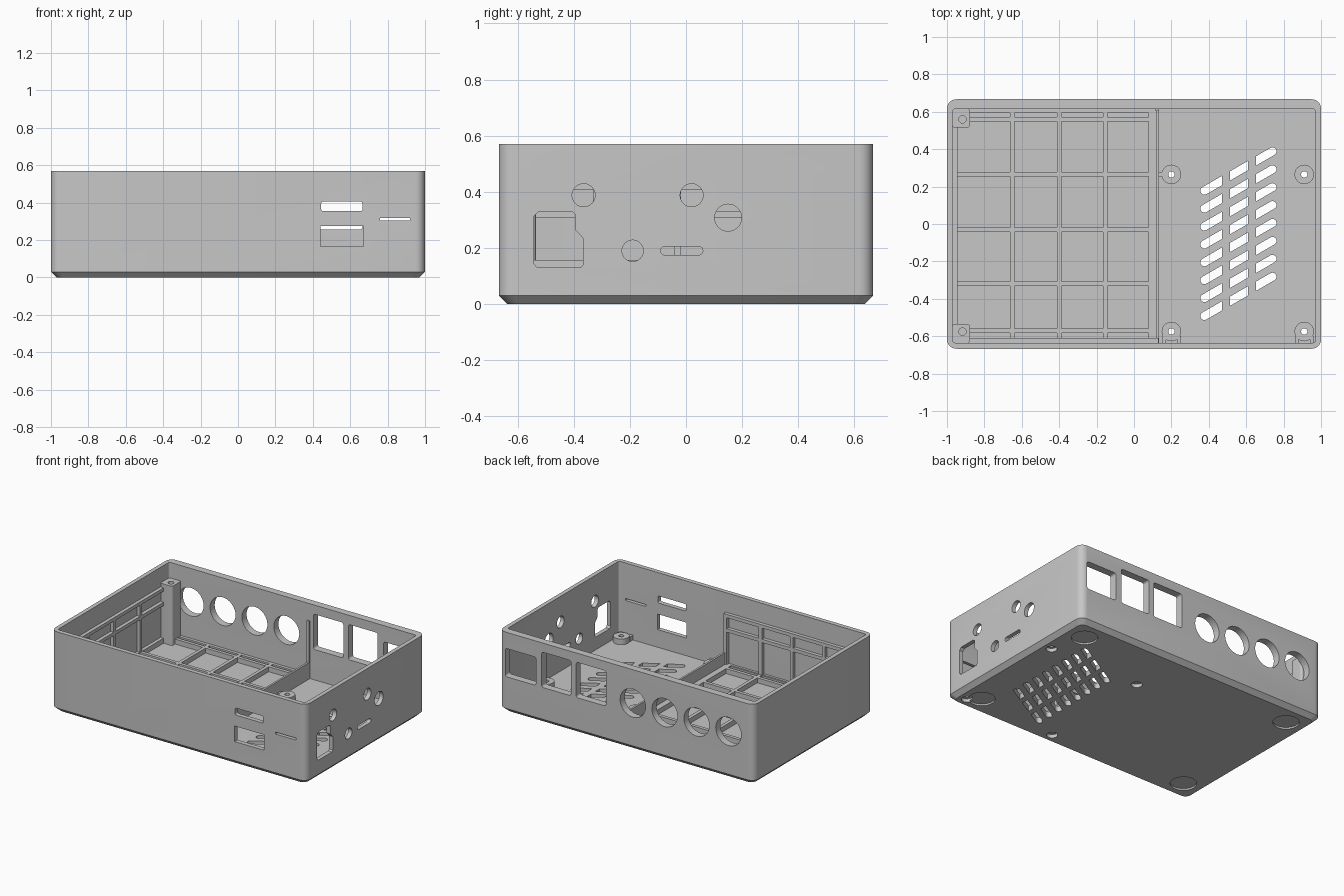
import bpy, bmesh
from math import cos, sin, pi, radians, tan

if "Cube" in bpy.data.objects:
    bpy.data.objects.remove(bpy.data.objects["Cube"])

grey = bpy.data.materials.new("plain grey")
grey.use_nodes = True
GREY = (0.57, 0.57, 0.57, 1)
grey.diffuse_color = GREY
grey.node_tree.nodes["Principled BSDF"].inputs["Base Color"].default_value = GREY

FLOOR, TOP = 0.04, 0.57


def circle(u, v, r, n=32):
    return [(u + r * cos(2 * pi * i / n), v + r * sin(2 * pi * i / n)) for i in range(n)]


def rect(u0, u1, v0, v1, r=0.0, n=6):
    """Rectangle with optional rounded corners, counterclockwise."""
    if r == 0:
        return [(u0, v0), (u1, v0), (u1, v1), (u0, v1)]
    pts = []
    centres = [(u1 - r, v1 - r), (u0 + r, v1 - r), (u0 + r, v0 + r), (u1 - r, v0 + r)]
    for k, (cu, cv) in enumerate(centres):
        for i in range(n + 1):
            a = pi / 2 * (k + i / n)
            pts.append((cu + r * cos(a), cv + r * sin(a)))
    return pts


def loft(bm, rings):
    """Skin a stack of equal-length rings and cap both ends."""
    loops = [[bm.verts.new(p) for p in ring] for ring in rings]
    n = len(loops[0])
    for a, b in zip(loops, loops[1:]):
        for i in range(n):
            bm.faces.new((a[i], a[(i + 1) % n], b[(i + 1) % n], b[i]))
    bm.faces.new(loops[0][::-1])
    bm.faces.new(loops[-1])


def prism(bm, pts, axis, lo, hi):
    """Extrude a 2D outline along an axis."""
    place = {"x": lambda u, v, w: (w, u, v),
             "y": lambda u, v, w: (u, w, v),
             "z": lambda u, v, w: (u, v, w)}[axis]
    loft(bm, [[place(u, v, w) for u, v in pts] for w in (lo, hi)])


def make(name, bm):
    bmesh.ops.recalc_face_normals(bm, faces=bm.faces[:])
    mesh = bpy.data.meshes.new(name)
    bm.to_mesh(mesh)
    bm.free()
    mesh.materials.append(grey)
    obj = bpy.data.objects.new(name, mesh)
    bpy.context.collection.objects.link(obj)
    return obj


def cut(obj, bm):
    """Subtract a set of separate cutters and keep the finished mesh."""
    cutter = make("cutter", bm)
    cutter.hide_render = True
    mod = obj.modifiers.new("cut", "BOOLEAN")
    mod.operation, mod.solver, mod.object = "DIFFERENCE", "EXACT", cutter
    deps = bpy.context.evaluated_depsgraph_get()
    mesh = bpy.data.meshes.new_from_object(obj.evaluated_get(deps))
    obj.modifiers.clear()
    obj.data = mesh
    bpy.data.objects.remove(cutter)


def ribbed_panel(name, axis, lo, hi, us, vs, half=0.012):
    """Slab with a rib on every given line and open pockets between."""
    bm = bmesh.new()
    prism(bm, rect(us[0] - half, us[-1] + half, vs[0] - half, vs[-1] + half), axis, lo, hi)
    obj = make(name, bm)
    bm = bmesh.new()
    for u0, u1 in zip(us, us[1:]):
        for v0, v1 in zip(vs, vs[1:]):
            prism(bm, rect(u0 + half, u1 - half, v0 + half, v1 - half), axis, lo - 0.1, hi + 0.1)
    cut(obj, bm)
    return obj


# Open-topped case with chamfered base
def ring(x, y0, y1, r, z):
    return [(u, v, z) for u, v in rect(-x, x, y0, y1, r)]


bm = bmesh.new()
loft(bm, [ring(0.97, -0.637, 0.637, 0.04, 0),
          ring(1, -0.667, 0.667, 0.05, 0.03),
          ring(1, -0.667, 0.667, 0.05, TOP),
          ring(0.97, -0.635, 0.615, 0.015, TOP),
          ring(0.97, -0.635, 0.615, 0.015, FLOOR)])
case = make("case", bm)

# Back openings: four round ports and three windows
bm = bmesh.new()
for x in (-0.8, -0.55, -0.3, -0.05):
    prism(bm, circle(x, 0.333, 0.1), "y", 0.5, 0.8)
for x0, x1, top in ((0.16, 0.395, 0.505), (0.435, 0.665, 0.505), (0.71, 0.95, 0.455)):
    prism(bm, rect(x0, x1, 0.255, top, 0.015), "y", 0.5, 0.8)
cut(case, bm)

# Front openings
bm = bmesh.new()
prism(bm, rect(0.445, 0.665, 0.355, 0.405, 0.01), "y", -0.8, -0.55)
prism(bm, rect(0.44, 0.67, 0.165, 0.275), "y", -0.8, -0.55)
prism(bm, rect(0.76, 0.92, 0.304, 0.318), "y", -0.8, -0.55)
cut(case, bm)

# Right side openings
bm = bmesh.new()
for y, z, r in ((-0.365, 0.388, 0.041), (0.02, 0.388, 0.041), (0.15, 0.308, 0.048), (-0.19, 0.19, 0.038)):
    prism(bm, circle(y, z, r), "x", 0.9, 1.1)
prism(bm, rect(-0.09, 0.06, 0.175, 0.206, 0.015), "x", 0.9, 1.1)
socket = [(-0.53, 0.13), (-0.375, 0.13), (-0.367, 0.14), (-0.367, 0.235), (-0.395, 0.265),
          (-0.395, 0.32), (-0.405, 0.33), (-0.525, 0.33), (-0.542, 0.313), (-0.542, 0.145)]
prism(bm, socket, "x", 0.9, 1.1)
cut(case, bm)

# Slanted floor vents in three columns
slope, w = tan(radians(30)), 0.0215
rise = w / cos(radians(30))


def vent(bm, yc, x0, x1, round_left, round_right):
    def y_at(x):
        return yc + (x - 0.56) * slope
    pts = []
    for x, rounded, side in ((x1, round_right, 0), (x0, round_left, 1)):
        s = 1 if side else -1
        if rounded:
            cx = x + s * w
            for i in range(9):
                a = radians(30) - pi / 2 + pi * (side + i / 8)
                pts.append((cx + w * cos(a), y_at(cx) + w * sin(a)))
        else:
            pts += [(x, y_at(x) + s * rise), (x, y_at(x) - s * rise)]
    prism(bm, pts, "z", -0.1, 0.1)


bm = bmesh.new()
for k in range(8):
    yc = 0.284 - 0.0957 * k
    vent(bm, yc, 0.355, 0.47, True, False)
    vent(bm, yc, 0.512, 0.61, False, False)
    vent(bm, yc, 0.652, 0.762, False, True)
cut(case, bm)

# Foot recesses under the base
bm = bmesh.new()
for x in (-0.84, 0.84):
    for y in (-0.51, 0.51):
        prism(bm, circle(x, y, 0.085, 40), "z", -0.1, 0.012)
cut(case, bm)


# Screw holes with counterbores
def screw_holes(r, top):
    holes = bmesh.new()
    for x in (0.2, 0.91):
        for y in (0.265, -0.575):
            prism(holes, circle(x, y, r, 24), "z", -0.1, top)
    return holes


cut(case, screw_holes(0.036, 0.025))
cut(case, screw_holes(0.017, 0.3))

# Screw bosses, the front ones tied to the wall
bm = bmesh.new()
for x in (0.2, 0.91):
    for y in (0.265, -0.575):
        prism(bm, circle(x, y, 0.052), "z", FLOOR - 0.005, 0.08)
bosses = make("screw_bosses", bm)
cut(bosses, screw_holes(0.017, 0.3))
bm = bmesh.new()
for x in (0.2, 0.91):
    for s in (-0.04, 0.04):
        prism(bm, rect(x + s - 0.01, x + s + 0.01, -0.64, -0.6), "z", FLOOR - 0.005, 0.075)
prism(bm, rect(0.13, 0.152, 0.253, 0.277), "z", FLOOR - 0.005, 0.075)
ties = make("boss_ties", bm)

# Ribbed floor and walls of the large compartment
xs = [-0.957, -0.65, -0.4, -0.155, 0.09]
ys = [-0.63, -0.572, -0.32, -0.03, 0.265, 0.56, 0.605]
floor_ribs = ribbed_panel("floor_ribs", "z", FLOOR - 0.002, 0.075, xs, ys)
zs = [0.06, 0.318, 0.42]
front_ribs = ribbed_panel("front_wall_ribs", "y", -0.637, -0.61, xs[:-1] + [0.12], zs)
side_ribs = ribbed_panel("side_wall_ribs", "x", -0.972, -0.945, ys[1:-1], zs)

# Low thin partition with a step at its foot, and a strip up the back wall
bm = bmesh.new()
prism(bm, rect(0.12, 0.134, -0.637, 0.617), "z", FLOOR - 0.002, 0.157)
prism(bm, rect(0.1, 0.122, -0.637, 0.617), "z", FLOOR - 0.002, 0.075)
partition = make("partition", bm)
bm = bmesh.new()
prism(bm, rect(0.115, 0.134, 0.605, 0.617), "z", 0.15, 0.45)
strip = make("back_wall_strip", bm)

# Lid posts in the two left corners
bm = bmesh.new()
prism(bm, rect(-0.972, -0.877, 0.515, 0.617, 0.015), "z", FLOOR - 0.002, 0.46)
prism(bm, rect(-0.972, -0.877, -0.637, -0.535, 0.015), "z", FLOOR - 0.002, 0.46)
posts = make("lid_posts", bm)
bm = bmesh.new()
for y in (0.56, -0.575):
    prism(bm, circle(-0.917, y, 0.02, 20), "z", 0.2, 0.6)
cut(posts, bm)

for obj in (case, bosses, ties, floor_ribs, front_ribs, side_ribs, partition, strip, posts):
    bpy.ops.object.select_all(action="DESELECT")
    obj.select_set(True)
    bpy.context.view_layer.objects.active = obj
    bpy.ops.object.shade_smooth_by_angle(angle=radians(30))
